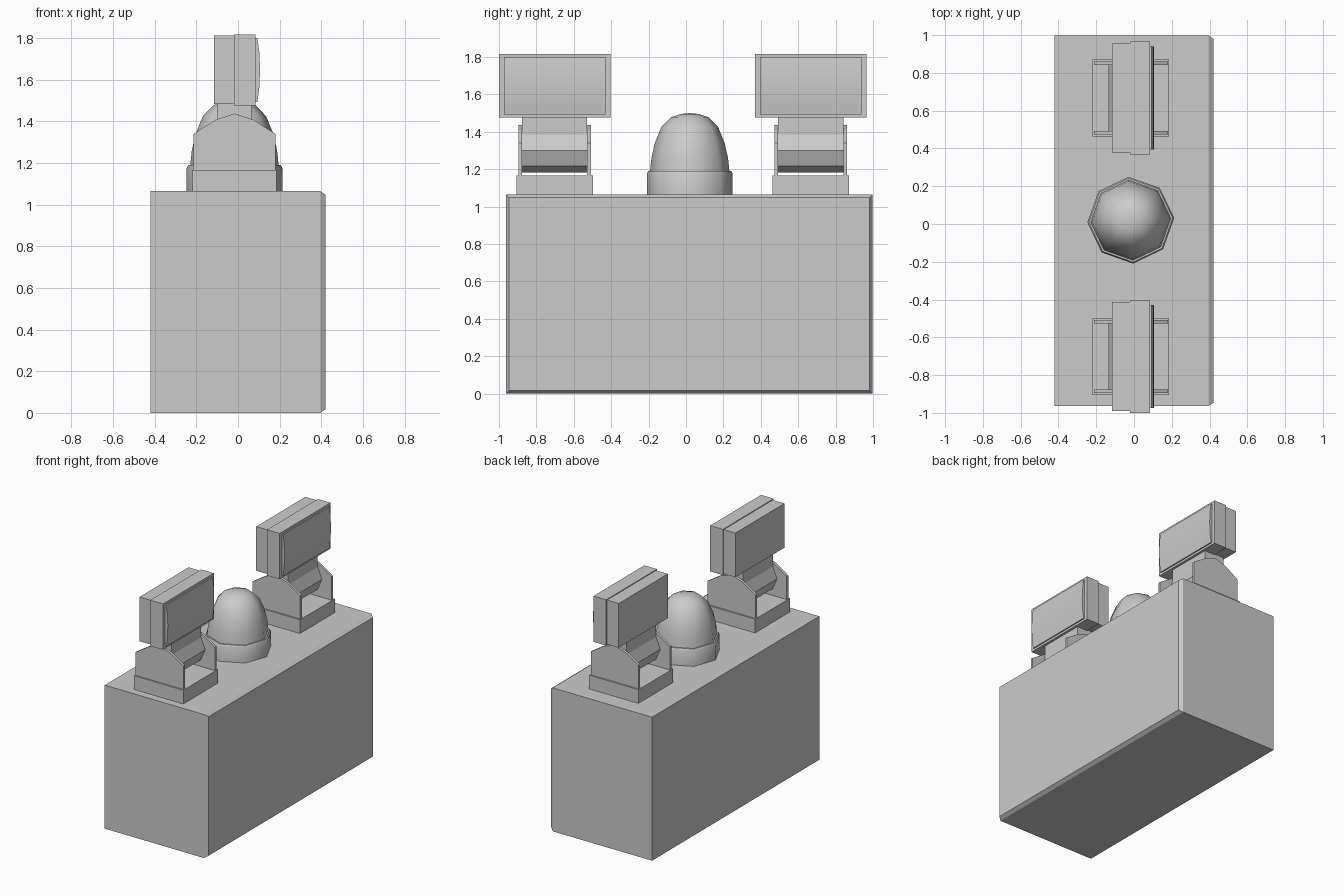
import bpy, bmesh
from math import radians, cos, sin, pi

if "Cube" in bpy.data.objects:
    bpy.data.objects.remove(bpy.data.objects["Cube"])


def finish(name, bm, smooth=None):
    bmesh.ops.recalc_face_normals(bm, faces=bm.faces)
    me = bpy.data.meshes.new(name)
    bm.to_mesh(me)
    bm.free()
    ob = bpy.data.objects.new(name, me)
    bpy.context.collection.objects.link(ob)
    if smooth:
        bpy.ops.object.select_all(action='DESELECT')
        ob.select_set(True)
        bpy.context.view_layer.objects.active = ob
        bpy.ops.object.shade_smooth_by_angle(angle=radians(smooth))
    return ob


def prism(name, profile, y0, y1, smooth=None):
    """Extrude an x-z profile along y."""
    bm = bmesh.new()
    face = bm.faces.new([bm.verts.new((x, y0, z)) for x, z in profile])
    ext = bmesh.ops.extrude_face_region(bm, geom=[face])
    bmesh.ops.translate(bm, vec=(0, y1 - y0, 0),
                        verts=[v for v in ext['geom'] if isinstance(v, bmesh.types.BMVert)])
    return finish(name, bm, smooth)


def box(name, x0, x1, y0, y1, z0, z1):
    return prism(name, [(x0, z0), (x1, z0), (x1, z1), (x0, z1)], y0, y1)


def lathe(name, profile, cx, cy, sides=8, turn=radians(3), smooth=60):
    """Stack of rings (radius, z), capped at both ends; radius 0 makes a tip."""
    bm = bmesh.new()
    rings = []
    for r, z in profile:
        n = sides if r else 1
        rings.append([bm.verts.new((cx + r * cos(turn + 2 * pi * i / sides),
                                    cy + r * sin(turn + 2 * pi * i / sides), z)) for i in range(n)])
    for a, b in zip(rings, rings[1:]):
        for i in range(sides):
            j = (i + 1) % sides
            bm.faces.new([a[i], a[j], b[0]] if len(b) == 1 else [a[i], a[j], b[j], b[i]])
    for ring in (rings[0], rings[-1]):
        if len(ring) > 2:
            bm.faces.new(ring)
    return finish(name, bm, smooth)


# Housing: plain box whose +x panel is chamfered all round
body = box("housing", -0.42, 0.42, -0.963, 0.998, 0, 1.065)
bm = bmesh.new()
bm.from_mesh(body.data)
for v in bm.verts:
    if v.co.x > 0:
        v.co.x = 0.395
panel = max(bm.faces, key=lambda f: f.calc_center_median().x)
bmesh.ops.inset_region(bm, faces=[panel], thickness=0.024, depth=0)
for v in panel.verts:
    v.co.x = 0.42
bmesh.ops.recalc_face_normals(bm, faces=bm.faces)
bm.to_mesh(body.data)
bm.free()

# Central sensor dome on its ring
CX = -0.017
lathe("dome_ring", [(0.23, 1.06), (0.23, 1.175), (0.222, 1.19)], CX, 0.02)
lathe("dome", [(0.213, 1.185), (0.205, 1.26), (0.187, 1.34), (0.152, 1.425),
               (0.10, 1.478), (0.05, 1.495), (0, 1.5)], CX, 0.02)

# Profiles shared by both lamps
cheek = [(CX - 0.196, 1.16), (CX - 0.196, 1.34), (CX - 0.09, 1.408), (CX, 1.437),
         (CX + 0.09, 1.408), (CX + 0.196, 1.34), (CX + 0.196, 1.16)]
# Octagonal pivot barrel that runs straight up into the neck
barrel = [(CX + 0.117 * cos(radians(a)), 1.3 + 0.117 * sin(radians(a)))
          for a in range(-225, 46, 45)]
barrel += [(CX + 0.083, 1.49), (CX - 0.083, 1.49)]
lens = [(0.08, 1.493), (0.093, 1.493), (0.102, 1.56), (0.106, 1.647),
        (0.102, 1.735), (0.093, 1.80), (0.08, 1.80)]

for side, cy in (("front", -0.702), ("rear", 0.667)):
    # Swivel base and bracket
    box(side + "_lamp_base", CX - 0.202, CX + 0.202, cy - 0.204, cy + 0.204, 1.06, 1.167)
    for tag, s in (("a", -1), ("b", 1)):
        prism(f"{side}_bracket_cheek_{tag}", cheek, cy + s * 0.174, cy + s * 0.193)
    prism(side + "_pivot", barrel, cy - 0.174, cy + 0.174)
    # Lamp head: rear shell, slightly larger bezel, curved lens
    box(side + "_lamp_shell", -0.116, -0.02, cy - 0.288, cy + 0.288, 1.483, 1.811)
    box(side + "_lamp_bezel", -0.02, 0.084, cy - 0.298, cy + 0.298, 1.477, 1.817)
    prism(side + "_lamp_lens", lens, cy - 0.272, cy + 0.272, smooth=30)
